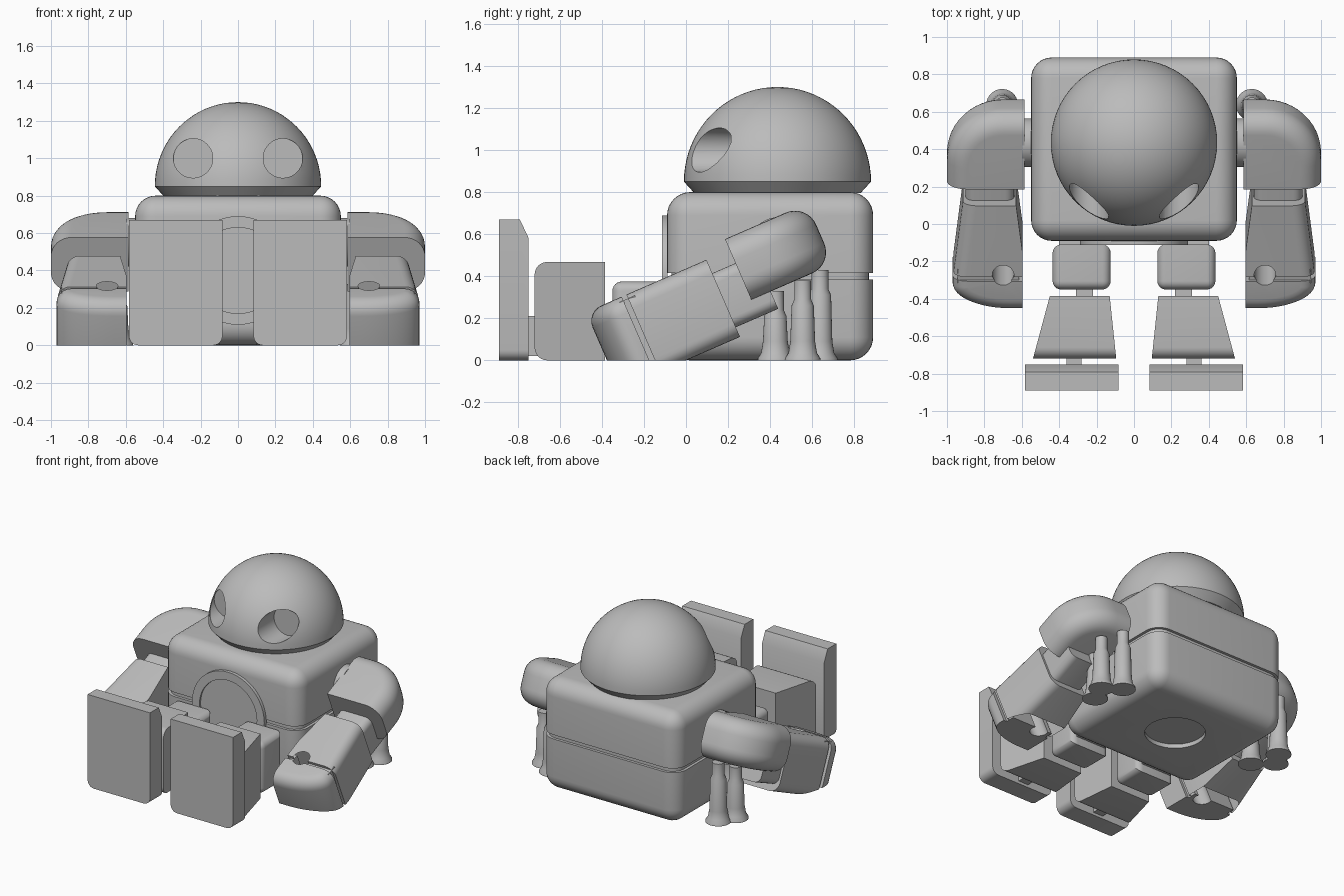
import bpy, bmesh, math
from mathutils import Matrix, Vector

cube = bpy.data.objects.get("Cube")
if cube:
    bpy.data.objects.remove(cube, do_unlink=True)

grey = bpy.data.materials.new("plain_grey")
grey.use_nodes = True
grey.diffuse_color = (0.5, 0.5, 0.5, 1)
grey.node_tree.nodes["Principled BSDF"].inputs["Base Color"].default_value = (0.5, 0.5, 0.5, 1)

TILT = Matrix.Rotation(math.radians(23.5), 4, 'X')


def finish(name, bm, matrix=None, ground=False):
    """Turn a bmesh into a smooth-by-angle object, optionally trimmed at the floor."""
    if matrix:
        bm.transform(matrix)
    if ground:
        geom = bm.verts[:] + bm.edges[:] + bm.faces[:]
        cut = bmesh.ops.bisect_plane(bm, geom=geom, plane_co=(0, 0, 0), plane_no=(0, 0, 1),
                                     clear_inner=True)
        edges = [g for g in cut["geom_cut"] if isinstance(g, bmesh.types.BMEdge)]
        bmesh.ops.edgenet_fill(bm, edges=edges)
    bmesh.ops.recalc_face_normals(bm, faces=bm.faces[:])
    mesh = bpy.data.meshes.new(name)
    bm.to_mesh(mesh)
    bm.free()
    mesh.materials.append(grey)
    ob = bpy.data.objects.new(name, mesh)
    bpy.context.scene.collection.objects.link(ob)
    activate(ob)
    bpy.ops.object.shade_smooth_by_angle(angle=math.radians(30))
    return ob


def activate(ob):
    bpy.ops.object.select_all(action='DESELECT')
    ob.select_set(True)
    bpy.context.view_layer.objects.active = ob


def prism(name, pts, low, high, along='z', rule=None, r=0.05, seg=6, **kw):
    """Extrude a 2D profile along an axis, then round the edges chosen by rule."""
    bm = bmesh.new()
    place = (lambda u, v, w: (u, v, w)) if along == 'z' else (lambda u, v, w: (w, u, v))
    rings = [[bm.verts.new(place(u, v, w)) for u, v in pts] for w in (low, high)]
    for ring in rings:
        bm.faces.new(ring)
    n = len(pts)
    for i in range(n):
        j = (i + 1) % n
        bm.faces.new((rings[0][i], rings[0][j], rings[1][j], rings[1][i]))
    bmesh.ops.recalc_face_normals(bm, faces=bm.faces[:])
    if rule:
        chosen = [e for e in bm.edges if rule(e.verts[0].co, e.verts[1].co)]
        bmesh.ops.bevel(bm, geom=chosen, offset=r, segments=seg, profile=0.5,
                        affect='EDGES', clamp_overlap=True)
    return finish(name, bm, **kw)


def box(name, x, y, z, **kw):
    return prism(name, [(x[0], y[0]), (x[1], y[0]), (x[1], y[1]), (x[0], y[1])], z[0], z[1], **kw)


def lathe(name, profile, matrix, steps=48):
    bm = bmesh.new()
    verts = [bm.verts.new((r, 0, z)) for r, z in profile]
    edges = [bm.edges.new(p) for p in zip(verts, verts[1:])]
    bmesh.ops.spin(bm, geom=verts + edges, axis=(0, 0, 1), cent=(0, 0, 0),
                   angle=math.tau, steps=steps)
    bmesh.ops.remove_doubles(bm, verts=bm.verts[:], dist=1e-4)
    return finish(name, bm, matrix)


def rod(name, r, start, end, steps=40):
    start, end = Vector(start), Vector(end)
    d = end - start
    turn = Vector((0, 0, 1)).rotation_difference(d).to_matrix().to_4x4()
    return lathe(name, [(0, 0), (r, 0), (r, d.length), (0, d.length)],
                 Matrix.Translation(start) @ turn, steps)


def carve(ob, cutter):
    mod = ob.modifiers.new("cut", 'BOOLEAN')
    mod.operation, mod.solver, mod.object = 'DIFFERENCE', 'EXACT', cutter
    activate(ob)
    bpy.ops.object.modifier_apply(modifier=mod.name)
    bpy.data.objects.remove(cutter, do_unlink=True)
    bpy.ops.object.shade_smooth_by_angle(angle=math.radians(30))


def arc(cx, cy, rx, ry, a, b, n=12):
    angles = [math.radians(a + (b - a) * i / n) for i in range(n + 1)]
    return [(cx + rx * math.cos(t), cy + ry * math.sin(t)) for t in angles]


# Torso: two rounded halves around a recessed seam
SIDE, DEPTH = (-0.55, 0.55), (-0.09, 0.89)
box("torso_upper", SIDE, DEPTH, (0.415, 0.8), r=0.11, seg=8,
    rule=lambda a, b: max(a.z, b.z) > 0.5)
lower = box("torso_lower", SIDE, DEPTH, (0, 0.385), r=0.11, seg=8,
            rule=lambda a, b: min(a.z, b.z) < 0.1)
carve(lower, rod("base_cutter", 0.2, (0, 0.42, -0.1), (0, 0.42, 0.03)))
box("torso_seam", (-0.53, 0.53), (-0.07, 0.87), (0.37, 0.43), r=0.09,
    rule=lambda a, b: abs(a.z - b.z) > 0.01)

# Plain round chest plate with a raised rim
lathe("chest_plate", [(0, 0), (0.29, 0), (0.29, 0.025), (0.23, 0.025), (0.23, 0.012), (0, 0.012)],
      Matrix.Translation((0, -0.088, 0.4)) @ Matrix.Rotation(math.pi / 2, 4, 'X'))

# Domed head with two bored eye sockets
dome = arc(0, 0.85, 0.445, 0.45, 0, 90, 20)
head = lathe("head", [(0, 0.795), (0.395, 0.795)] + dome[:-1] + [(0, 1.3)],
             Matrix.Translation((0, 0.435, 0)), 64)
for side in (-1, 1):
    carve(head, rod("eye_cutter", 0.105, (side * 0.24, -0.3, 1), (side * 0.24, 0.22, 1)))

for side, word in ((1, "left"), (-1, "right")):
    def flip(pts):
        return [(side * x, y) for x, y in pts]

    def span(a, b):
        return tuple(sorted((side * a, side * b)))

    # Shoulder joint and bent upper arm
    rod(word + "_shoulder", 0.13, (side * 0.5, 0.435, 0.55), (side * 0.6, 0.435, 0.55))
    s0, s1 = 0.4, 0.825
    elbow = [(0.585, s0), (1.0, s0)] + arc(0.7, s1 - 0.3, 0.3, 0.3, 0, 90) + [(0.585, s1)]
    prism(word + "_upper_arm", flip(elbow), 0.14, 0.455, r=0.11, seg=8, matrix=TILT,
          rule=lambda a, b: abs(a.z - b.z) < 0.01 and a.y + b.y > 2 * s0 + 0.01
          and abs(a.x + b.x) > 1.18)

    # Tapered forearm, narrow elbow link and rounded hand, trimmed flat on the floor
    box(word + "_elbow_link", span(0.64, 0.9), (0.2, 0.5), (0.05, 0.33), r=0.05, matrix=TILT,
        rule=lambda a, b: abs(a.y - b.y) > 0.1)
    fore = prism(word + "_forearm",
                 flip([(0.63, 0.28), (0.595, 0), (0.595, -0.135), (0.965, -0.135), (0.915, 0.28)]),
                 0, 0.4, r=0.07, matrix=TILT, ground=True,
                 rule=lambda a, b: abs(a.z - b.z) < 0.01 and min(abs(a.x), abs(b.x)) > 0.9)
    curve = arc(0.66, -0.2, 0.31, 0.145, 0, -90)
    hand = prism(word + "_hand", flip([(0.97, -0.16)] + curve + [(0.595, -0.345), (0.595, -0.16)]),
                 0, 0.4, r=0.08, matrix=TILT, ground=True,
                 rule=lambda a, b: abs(a.z - b.z) < 0.01 and a.y + b.y < -0.33
                 and abs(a.x + b.x) > 1.2)
    core = box(word + "_wrist_seam", span(0.615, 0.945), (-0.18, -0.1), (0.02, 0.38),
               matrix=TILT, ground=True)
    for part in (fore, hand, core):
        carve(part, rod("grip_cutter", 0.058, TILT @ Vector((side * 0.7, -0.125, -0.3)),
                        TILT @ Vector((side * 0.7, -0.125, 0.6))))

    # Three flared posts beneath each upper arm
    spots = [(0.69, 0.425), (0.745, 0.555), (0.63, 0.637)]
    if side < 0:
        spots = [(-0.645, 0.425), (-0.77, 0.53), (-0.705, 0.637)]
    for i, (x, y) in enumerate(spots):
        top = 0.21 + 0.05 * i
        lathe(f"{word}_post_{i + 1}",
              [(0, 0), (0.085, 0), (0.084, 0.01), (0.068, 0.035), (0.059, 0.09), (0.053, top),
               (0.04, top + 0.03), (0.04, top + 0.12), (0, top + 0.12)],
              Matrix.Translation((x, y, 0)), 28)

    # Leg: hip, thigh, knee, flared shin, ankle and upright foot
    box(word + "_hip", span(0.16, 0.4), (-0.13, -0.07), (0.06, 0.32))
    box(word + "_thigh", span(0.125, 0.435), (-0.35, -0.11), (0, 0.375), r=0.045,
        rule=lambda a, b: min(a.y, b.y) < -0.3 or (abs(a.z - b.z) > 0.1))
    box(word + "_knee", span(0.22, 0.31), (-0.42, -0.32), (0.05, 0.25))
    shin = [(0.13, -0.385), (0.45, -0.385), (0.54, -0.72), (0.095, -0.72)]
    prism(word + "_shin", flip(shin), 0, 0.468, r=0.06,
          rule=lambda a, b: abs(a.z - b.z) < 0.01 and max(a.y, b.y) < -0.7)
    box(word + "_ankle", span(0.28, 0.36), (-0.78, -0.68), (0.02, 0.21))
    sole = [(-0.89, 0), (-0.75, 0), (-0.75, 0.585), (-0.79, 0.67), (-0.89, 0.67)]
    prism(word + "_foot", sole, *span(0.083, 0.583), along='x', r=0.05,
          rule=lambda a, b: abs(a.y - b.y) > 0.1 and max(a.z, b.z) < 0.01)
